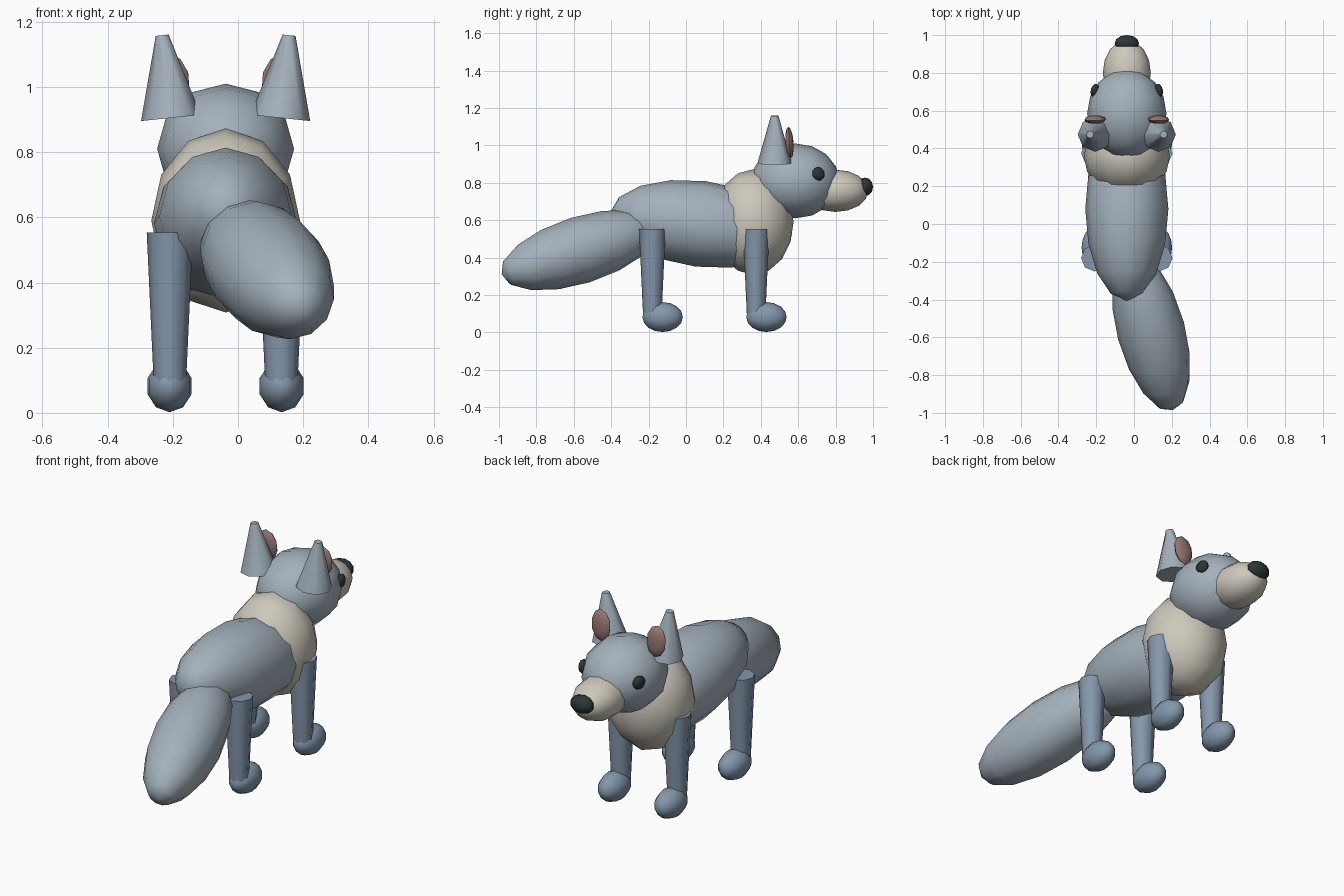
import bpy
import bmesh
from math import radians
from mathutils import Matrix, Vector, Euler

if "Cube" in bpy.data.objects:
    bpy.data.objects.remove(bpy.data.objects["Cube"])

MID = -0.038  # symmetry plane of the body; the tail swings to +x


def material(name, rgb):
    m = bpy.data.materials.new(name)
    m.use_nodes = True
    color = (*rgb, 1)
    m.diffuse_color = color
    bsdf = next(n for n in m.node_tree.nodes if n.type == 'BSDF_PRINCIPLED')
    bsdf.inputs["Base Color"].default_value = color
    return m


fur = material("grey fur", (0.37, 0.44, 0.50))
leg_fur = material("blue grey legs", (0.23, 0.31, 0.41))
cream = material("cream fur", (0.61, 0.58, 0.50))
pink = material("dusky pink", (0.30, 0.18, 0.17))
black = material("near black", (0.025, 0.036, 0.036))

parts = []


def finish(name, bm, mat, matrix):
    mesh = bpy.data.meshes.new(name)
    bm.to_mesh(mesh)
    bm.free()
    mesh.materials.append(mat)
    ob = bpy.data.objects.new(name, mesh)
    ob.matrix_world = matrix
    bpy.context.collection.objects.link(ob)
    parts.append(ob)


def placed(center, rot):
    """Position plus rotation, given in degrees or as a quaternion."""
    if isinstance(rot, tuple):
        rot = Euler([radians(a) for a in rot]).to_quaternion()
    return Matrix.Translation(center) @ rot.to_matrix().to_4x4()


def ellipsoid(name, mat, center, radii, rot=(0, 0, 0), segs=12, rings=8):
    """Low-poly ellipsoid with its poles along its local y axis."""
    bm = bmesh.new()
    bmesh.ops.create_uvsphere(bm, u_segments=segs, v_segments=rings, radius=1)
    bmesh.ops.rotate(bm, verts=bm.verts, matrix=Matrix.Rotation(radians(-90), 3, 'X'))
    bmesh.ops.scale(bm, verts=bm.verts, vec=radii)
    finish(name, bm, mat, placed(center, rot))


def taper(name, mat, base, height, r_low, r_high, rot=(0, 0, 0)):
    """Eight-sided tapered column standing on its base point."""
    bm = bmesh.new()
    bmesh.ops.create_cone(bm, cap_ends=True, segments=8, radius1=r_low,
                          radius2=r_high, depth=height)
    bmesh.ops.translate(bm, verts=bm.verts, vec=(0, 0, height / 2))
    finish(name, bm, mat, placed(base, rot))


# Trunk, chest and head
ellipsoid("body", fur, (MID, 0.08, 0.58), (0.22, 0.49, 0.23), (-7, 0, 0))
ellipsoid("chest", cream, (MID, 0.36, 0.59), (0.228, 0.215, 0.282))
ellipsoid("head", fur, (MID, 0.585, 0.81), (0.21, 0.235, 0.2))
ellipsoid("snout", cream, (MID, 0.80, 0.757), (0.127, 0.175, 0.113))
ellipsoid("nose", black, (MID, 0.957, 0.778), (0.068, 0.043, 0.05), segs=10, rings=6)

# Tail, drooping backwards and swinging to one side
tail_dir = Vector((0.115, -0.42, -0.13))
ellipsoid("tail", fur, (0.09, -0.565, 0.44), (0.18, 0.455, 0.18),
          tail_dir.to_track_quat('-Y', 'Z'))

# Paired parts
for side, s in (("left", 1), ("right", -1)):
    ellipsoid(f"{side}_eye", black, (MID + s * 0.17, 0.707, 0.847),
              (0.022, 0.036, 0.037), (0, 0, s * 15), segs=10, rings=6)
    taper(f"{side}_ear", fur, (MID + s * 0.168, 0.474, 0.905), 0.255,
          0.092, 0.02, (0, s * 6, 0))
    ellipsoid(f"{side}_inner_ear", pink, (MID + s * 0.168, 0.553, 1.015),
              (0.058, 0.022, 0.085), (4, s * 4, 0), segs=10, rings=6)
    for end, y in (("front", 0.375), ("rear", -0.18)):
        taper(f"{side}_{end}_leg", leg_fur, (MID + s * 0.171, y, 0.1), 0.453,
              0.05, 0.071)
        ellipsoid(f"{side}_{end}_paw", leg_fur, (MID + s * 0.172, y + 0.055, 0.082),
                  (0.071, 0.108, 0.08), segs=10, rings=8)

# Smooth shading with the flat cap rims kept sharp
bpy.ops.object.select_all(action='DESELECT')
for ob in parts:
    ob.select_set(True)
bpy.context.view_layer.objects.active = parts[0]
bpy.ops.object.shade_smooth_by_angle(angle=radians(65))
